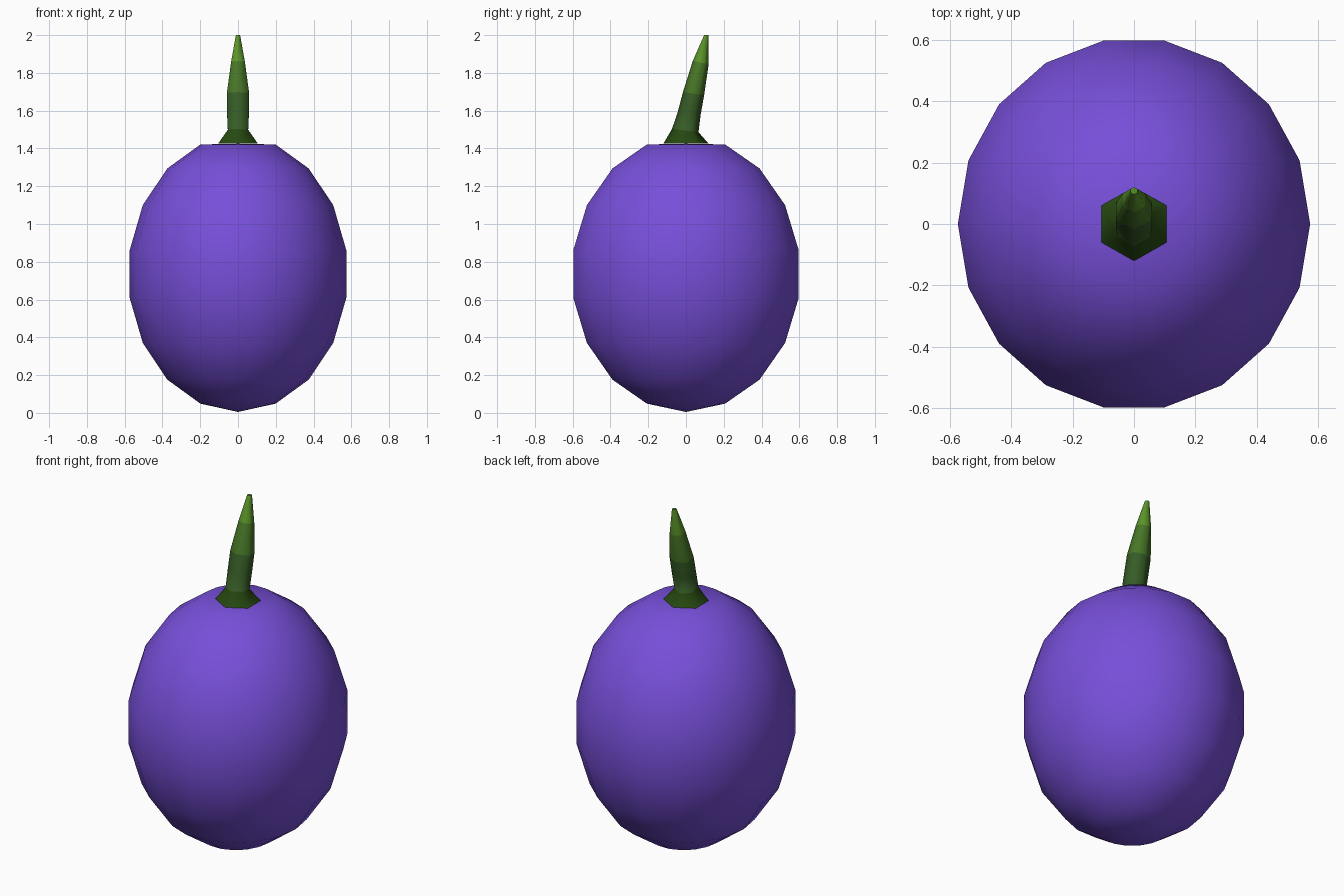
import bpy, bmesh, math

if "Cube" in bpy.data.objects:
    bpy.data.objects.remove(bpy.data.objects["Cube"])

def material(name, rgb):
    m = bpy.data.materials.new(name)
    lin = [(c / 255 / 12.92) if c < 10 else ((c / 255 + 0.055) / 1.055) ** 2.4 for c in rgb]
    m.diffuse_color = (*lin, 1)
    m.use_nodes = True
    m.node_tree.nodes["Principled BSDF"].inputs["Base Color"].default_value = m.diffuse_color
    return m

def finish(name, bm, mats):
    bmesh.ops.recalc_face_normals(bm, faces=bm.faces)
    for f in bm.faces:
        f.smooth = True
    me = bpy.data.meshes.new(name)
    bm.to_mesh(me)
    bm.free()
    for m in mats:
        me.materials.append(m)
    ob = bpy.data.objects.new(name, me)
    bpy.context.collection.objects.link(ob)
    return ob

# Fruit body: 18-sided egg-shaped sphere with its top flattened
RX, RY, RZ, CZ = 0.582, 0.615, 0.73, 0.735
bm = bmesh.new()
bmesh.ops.create_uvsphere(bm, u_segments=18, v_segments=9, radius=1)
for v in bm.verts:
    x, y, z = v.co
    a = math.radians(90)          # put a vertex on the y axis
    v.co = (RX * (x * math.cos(a) - y * math.sin(a)),
            RY * (x * math.sin(a) + y * math.cos(a)),
            min(CZ + RZ * z, 1.425))
finish("fruit_body", bm, [material("purple skin", (119, 79, 217))])

# Stem: hexagonal rings (centre y, z, x radius, y radius, tilt in z per y), band colour
rings = [(0.0, 1.425, 0.122, 0.12, 0.0),
         (-0.004, 1.495, 0.062, 0.07, -0.12),
         (0.018, 1.59, 0.067, 0.06, -0.15),
         (0.04, 1.69, 0.068, 0.056, -0.15),
         (0.078, 1.855, 0.042, 0.042, -0.2),
         (0.108, 2.0, 0.013, 0.012, 0.0)]
bands = [0, 1, 1, 2, 3]
bm = bmesh.new()
loops = []
for cy, cz, rx, ry, tilt in rings:
    loop = []
    for i in range(6):
        a = math.radians(90 + 60 * i)
        dy = ry * math.sin(a)
        loop.append(bm.verts.new((rx * math.cos(a), cy + dy, cz + tilt * dy)))
    loops.append(loop)
for k, (lo, hi) in enumerate(zip(loops, loops[1:])):
    for i in range(6):
        j = (i + 1) % 6
        bm.faces.new((lo[i], lo[j], hi[j], hi[i])).material_index = bands[k]
bm.faces.new(loops[0])
bm.faces.new(loops[-1]).material_index = 3
stem = finish("stem", bm, [material("stem base green", (38, 72, 17)),
                           material("stem dark green", (54, 92, 38)),
                           material("stem mid green", (71, 118, 38)),
                           material("stem tip green", (90, 148, 40))])
bpy.context.view_layer.objects.active = stem
stem.select_set(True)
bpy.ops.object.shade_smooth_by_angle(angle=math.radians(65))
